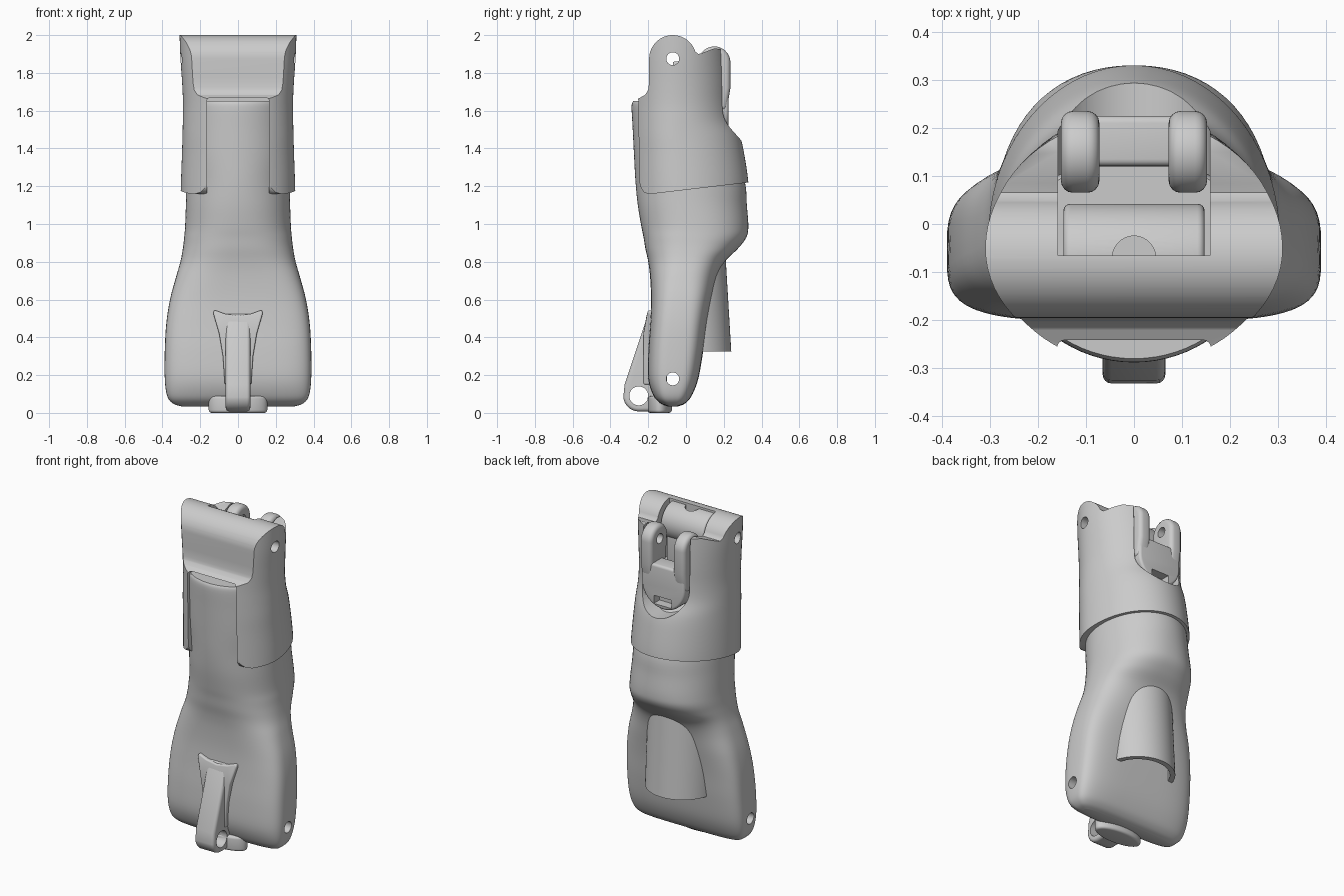
import bpy, bmesh
from math import sin, cos, pi, copysign

if "Cube" in bpy.data.objects:
    bpy.data.objects.remove(bpy.data.objects["Cube"])


def finish(name, bm, bevel=0.0, segs=4):
    bmesh.ops.recalc_face_normals(bm, faces=bm.faces)
    me = bpy.data.meshes.new(name)
    bm.to_mesh(me)
    bm.free()
    ob = bpy.data.objects.new(name, me)
    bpy.context.collection.objects.link(ob)
    if bevel:
        m = ob.modifiers.new("bevel", 'BEVEL')
        m.width, m.segments, m.limit_method, m.angle_limit = bevel, segs, 'ANGLE', 0.7
        apply(ob, m)
    return ob


def apply(ob, mod):
    bpy.ops.object.select_all(action='DESELECT')
    bpy.context.view_layer.objects.active = ob
    ob.select_set(True)
    bpy.ops.object.modifier_apply(modifier=mod.name)


def boolean(ob, tool, op='DIFFERENCE'):
    m = ob.modifiers.new("bool", 'BOOLEAN')
    m.object, m.operation, m.solver = tool, op, 'EXACT'
    apply(ob, m)
    bpy.data.objects.remove(tool)


def prism(name, pts, axis, a, b, bevel=0.0):
    """Extrude a 2D outline along an axis from a to b."""
    place = {'X': lambda p, t: (t, p[0], p[1]),
             'Y': lambda p, t: (p[0], t, p[1]),
             'Z': lambda p, t: (p[0], p[1], t)}[axis]
    bm = bmesh.new()
    lo = [bm.verts.new(place(p, a)) for p in pts]
    hi = [bm.verts.new(place(p, b)) for p in pts]
    n = len(pts)
    bm.faces.new(lo)
    bm.faces.new(hi)
    for i in range(n):
        bm.faces.new((lo[i], lo[(i + 1) % n], hi[(i + 1) % n], hi[i]))
    return finish(name, bm, bevel)


def arc(cx, cy, r, a0=0, a1=360, n=40, ry=None):
    full = abs(a1 - a0) == 360
    return [(cx + r * cos(t), cy + (ry or r) * sin(t)) for t in
            ((a0 + (a1 - a0) * i / (n if full else n - 1)) * pi / 180 for i in range(n))]


def drill(ob, y, z, r):
    boolean(ob, prism("drill", arc(y, z, r), 'X', -0.6, 0.6))


def loft(name, secs, sides=72, sub=5):
    """Sections: z, half width, front y, back y, y of widest point, roundness."""
    rings = []
    for i in range(len(secs) - 1):
        p = [secs[max(i - 1, 0)], secs[i], secs[i + 1], secs[min(i + 2, len(secs) - 1)]]
        for k in range(sub):
            t = k / sub
            rings.append([0.5 * (2 * b + (c - a) * t + (2 * a - 5 * b + 4 * c - d) * t * t
                          + (3 * b - a - 3 * c + d) * t ** 3) for a, b, c, d in zip(*p)])
    rings.append(secs[-1])
    bm = bmesh.new()
    loops = []
    for z, hx, yf, yb, yc, e in rings:
        loop = []
        for j in range(sides):
            c, s = cos(2 * pi * j / sides), sin(2 * pi * j / sides)
            ry = yb - yc if s > 0 else yc - yf
            loop.append(bm.verts.new((hx * copysign(abs(c) ** (2 / e), c),
                                      yc + ry * copysign(abs(s) ** (2 / e), s), z)))
        loops.append(loop)
    for l0, l1 in zip(loops, loops[1:]):
        for j in range(sides):
            k = (j + 1) % sides
            bm.faces.new((l0[j], l0[k], l1[k], l1[j]))
    bm.faces.new(loops[0])
    bm.faces.new(loops[-1])
    return finish(name, bm)


# Lower shell: wide rounded box below, round neck above, front tongue on top
body = loft("lower_shell", [
    (0.035, 0.30, -0.10, -0.04, -0.07, 4), (0.05, 0.345, -0.135, -0.005, -0.07, 4),
    (0.09, 0.375, -0.172, 0.03, -0.07, 4), (0.18, 0.388, -0.20, 0.065, -0.06, 4),
    (0.32, 0.388, -0.20, 0.09, -0.05, 4), (0.47, 0.38, -0.19, 0.11, -0.04, 3.8),
    (0.60, 0.36, -0.185, 0.135, -0.03, 3.4), (0.72, 0.328, -0.19, 0.165, -0.02, 2.9),
    (0.80, 0.305, -0.20, 0.205, 0.0, 2.6), (0.87, 0.292, -0.215, 0.275, 0.01, 2.4),
    (0.93, 0.285, -0.225, 0.32, 0.015, 2.3), (0.99, 0.28, -0.237, 0.33, 0.02, 2.2),
    (1.10, 0.276, -0.255, 0.322, 0.01, 2.1), (1.22, 0.274, -0.267, 0.312, 0.0, 2),
    (1.36, 0.27, -0.275, 0.26, -0.04, 2), (1.50, 0.265, -0.282, 0.15, -0.05, 2),
    (1.62, 0.26, -0.288, 0.14, -0.05, 2), (1.65, 0.255, -0.28, 0.13, -0.05, 2)])
drill(body, -0.07, 0.18, 0.034)

# Half-tube guard emerging from the back of the lower shell
guard_pts = arc(0, 0.03, 0.21, 0, 180, 32, 0.21) + arc(0, 0.03, 0.18, 180, 0, 32, 0.18)
guard = prism("back_guard", guard_pts, 'Z', 0.325, 0.86)
for v in guard.data.vertices:
    v.co.y -= (v.co.z - 0.325) * 0.06

# Upper sleeve: lofted plan shape trimmed by its side profile
sleeve = loft("upper_sleeve", [
    (1.10, 0.305, -0.285, 0.332, -0.02, 2), (1.22, 0.302, -0.287, 0.33, -0.03, 2),
    (1.36, 0.297, -0.29, 0.31, -0.04, 2), (1.46, 0.294, -0.292, 0.288, -0.05, 2),
    (1.55, 0.292, -0.294, 0.25, -0.05, 2), (1.64, 0.291, -0.295, 0.237, -0.05, 2),
    (1.75, 0.296, -0.295, 0.233, -0.05, 2), (1.88, 0.305, -0.295, 0.225, -0.05, 2),
    (2.02, 0.31, -0.295, 0.215, -0.05, 2)])
profile = ([(-0.4, 1.65), (-0.28, 1.655), (-0.25, 1.665), (-0.215, 1.685), (-0.2, 1.71), (-0.195, 1.75)]
           + arc(-0.07, 1.875, 0.125, 180, 18, 30)
           + [(0.065, 1.9), (0.085, 1.905), (0.15, 1.93), (0.19, 1.925), (0.4, 1.90), (0.4, 1.228),
              (-0.195, 1.158), (-0.222, 1.168), (-0.238, 1.19), (-0.245, 1.215), (-0.4, 1.215)])
boolean(sleeve, prism("side_trim", profile, 'X', -0.5, 0.5), 'INTERSECT')
window = [(-0.165, 1.0), (0.165, 1.0)] + arc(0.145, 1.65, 0.02, 0, 90, 6) + arc(-0.145, 1.65, 0.02, 90, 180, 6)
boolean(sleeve, prism("window_cut", window, 'Y', -0.6, -0.1))
slot = arc(0, 1.60, 0.158, 180, 360, 28) + [(0.158, 2.2), (-0.158, 2.2)]
boolean(sleeve, prism("slot_cut", slot, 'Y', -0.065, 0.6))
drill(sleeve, -0.07, 1.875, 0.034)

# Inner hinge barrel inside the slot
barrel = prism("hinge_barrel", arc(-0.07, 1.875, 0.112, n=56), 'X', -0.147, 0.147, 0.015)
boolean(barrel, prism("key_cut", arc(0, -0.07, 0.045), 'Z', 1.93, 2.1))
drill(barrel, -0.07, 1.875, 0.034)
prism("barrel_neck", [(-0.07, 1.6), (0.02, 1.6), (0.02, 1.86), (-0.07, 1.86)], 'X', -0.12, 0.12, 0.01)

# Rear clevis: two ears on a plate with a small window
ear_pts = arc(0.15, 1.855, 0.085, 0, 180, 24) + [(0.075, 1.72), (0.12, 1.60), (0.215, 1.60), (0.235, 1.72)]
for side, x0 in (("left", -0.152), ("right", 0.072)):
    ear = prism("clevis_ear_" + side, ear_pts, 'X', x0, x0 + 0.08, 0.025)
    drill(ear, 0.15, 1.855, 0.03)
plate = prism("clevis_plate", arc(0, 1.61, 0.145, 180, 360, 28) + [(0.145, 1.73), (-0.145, 1.73)],
              'Y', 0.12, 0.225, 0.015)
boolean(plate, prism("plate_cut", [(-0.06, 1.49), (0.06, 1.49), (0.06, 1.54), (-0.06, 1.54)], 'Y', 0.17, 0.4))

# Front latch arm with eye, flared root and foot
arm = prism("latch_arm", arc(-0.25, 0.09, 0.082, 185, 270, 12)
            + [(-0.16, 0.008), (-0.10, 0.10), (-0.10, 0.5), (-0.19, 0.53), (-0.212, 0.49), (-0.325, 0.15)],
            'X', -0.065, 0.065, 0.018)
drill(arm, -0.25, 0.09, 0.05)
root = [(0.07, 0.15), (0.08, 0.3), (0.1, 0.42), (0.132, 0.53), (0.125, 0.545), (0.07, 0.525)]
flare = prism("latch_root", root + [(0, 0.515)] + [(-x, z) for x, z in reversed(root)], 'Y', -0.225, -0.12, 0.008)
for v in flare.data.vertices:
    if v.co.y < -0.18:
        v.co.y += 0.25 * max(0, v.co.z - 0.45)
prism("latch_foot", arc(0, -0.14, 0.155, ry=0.065), 'Z', 0.0, 0.09, 0.015)

# Smooth shading with crisp edges
for ob in bpy.data.objects:
    ob.select_set(True)
bpy.context.view_layer.objects.active = body
bpy.ops.object.shade_smooth_by_angle(angle=0.6)
